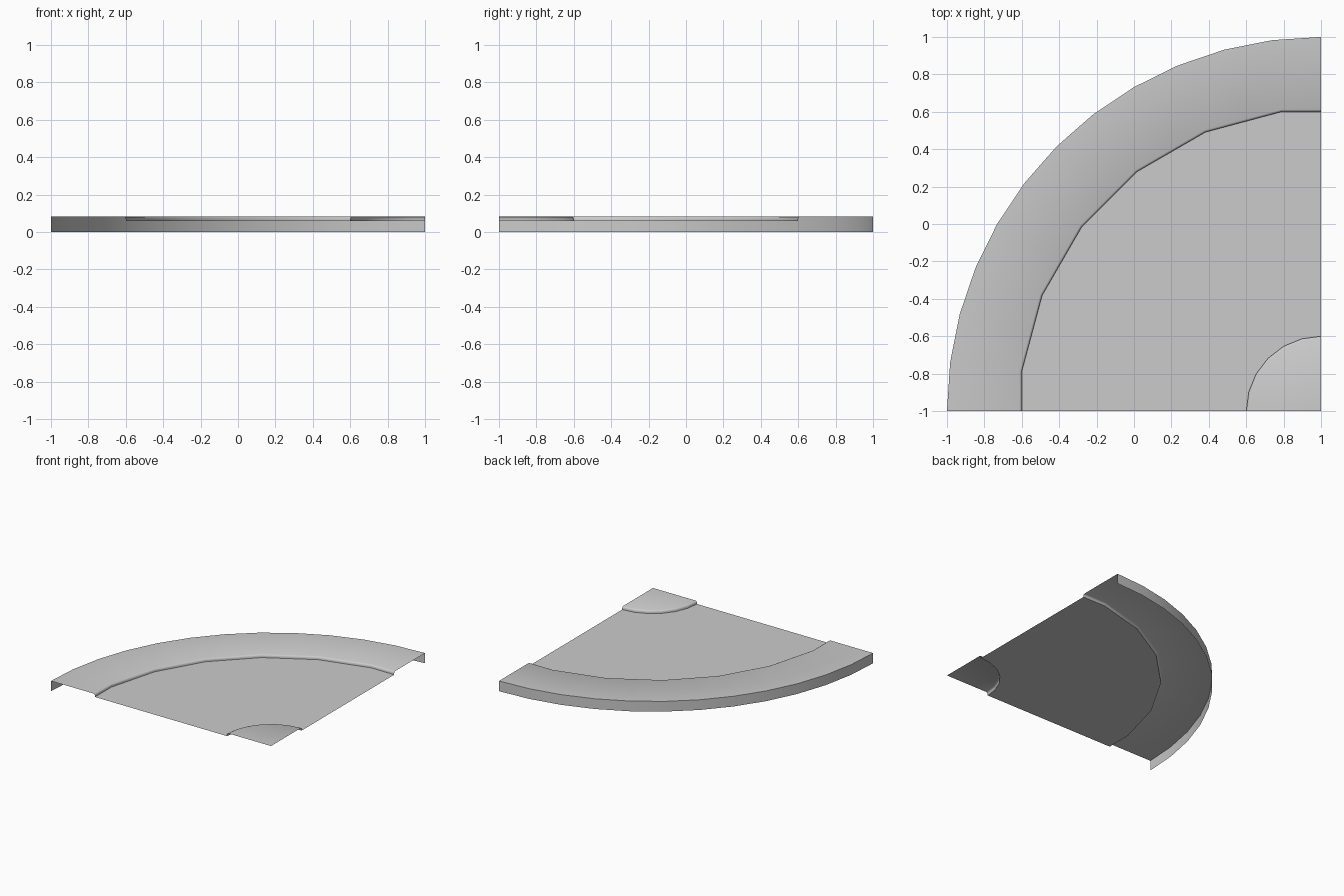
import bpy
import bmesh
import math

cube = bpy.data.objects.get("Cube")
if cube:
    bpy.data.objects.remove(cube, do_unlink=True)

STEPS = 12
STEP = math.pi / 2 / STEPS
TOP, ROAD = 0.084, 0.059

grey = bpy.data.materials.new("light grey")
grey.use_nodes = True
colour = (0.6, 0.6, 0.6, 1)
grey.diffuse_color = colour
grey.node_tree.nodes["Principled BSDF"].inputs["Base Color"].default_value = colour


# Facet styles: scale of the radius at odd steps
def round_arc(i):
    return 1.0


def inner_arc(i):
    return math.cos(STEP) if i % 2 else 1.0


def outer_arc(i):
    return 1 / math.cos(STEP) if i % 2 else 1.0


def sweep(name, profile):
    """Sweep (radius, height, facet style) points a quarter turn about the corner."""
    bm = bmesh.new()
    rows = []
    for i in range(STEPS + 1):
        a = i * STEP
        rows.append([bm.verts.new((1 - r * f(i) * math.cos(a),
                                   -1 + r * f(i) * math.sin(a), z))
                     for r, z, f in profile])
    for row, nxt in zip(rows, rows[1:]):
        for k in range(len(profile) - 1):
            bm.faces.new((row[k], nxt[k], nxt[k + 1], row[k + 1]))
    # Close the fan at the corner
    bmesh.ops.remove_doubles(bm, verts=bm.verts, dist=0.0001)
    mesh = bpy.data.meshes.new(name)
    bm.to_mesh(mesh)
    bm.free()
    mesh.materials.append(grey)
    mesh.shade_smooth()
    mesh.set_sharp_from_angle(angle=math.radians(50))
    obj = bpy.data.objects.new(name, mesh)
    bpy.context.collection.objects.link(obj)
    return obj


# Rounded kerb edge as (distance behind the kerb face, height)
kerb = [(0.012, TOP), (0.004, TOP - 0.004), (0.0, TOP - 0.012), (0.0, ROAD)]

# Inner corner pavement with its kerb
sweep("inner_pavement",
      [(0, TOP, round_arc)] + [(0.4 - d, z, inner_arc) for d, z in kerb])

# Road surface
sweep("road", [(0.4, ROAD, inner_arc), (1.6, ROAD, outer_arc)])

# Outer pavement with its kerb and the outer wall
sweep("outer_pavement",
      [(1.6 + d, z, outer_arc) for d, z in reversed(kerb)]
      + [(2, TOP, round_arc), (2, 0, round_arc)])
